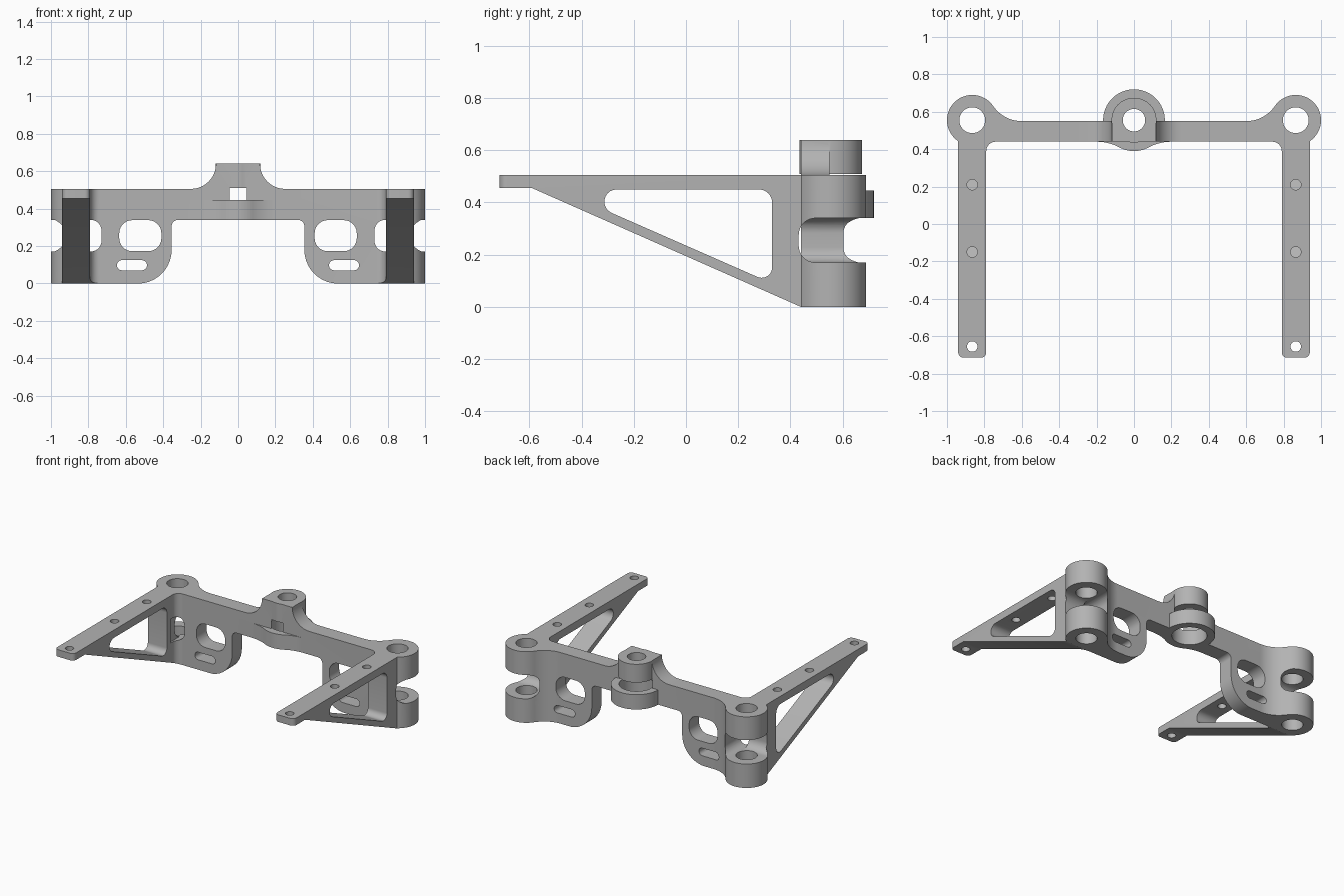
import bpy, bmesh, math
from mathutils import Vector

if "Cube" in bpy.data.objects:
    bpy.data.objects.remove(bpy.data.objects["Cube"], do_unlink=True)

grey = bpy.data.materials.new("machined_grey")
grey.use_nodes = True
grey.diffuse_color = (0.45, 0.45, 0.45, 1)
grey.node_tree.nodes["Principled BSDF"].inputs["Base Color"].default_value = (0.45, 0.45, 0.45, 1)


def arc(cx, cy, r, start, end, steps=16):
    """Points along a circular arc, angles in degrees."""
    angles = [math.radians(start + (end - start) * i / steps) for i in range(steps + 1)]
    return [(cx + r * math.cos(a), cy + r * math.sin(a)) for a in angles]


def circle(cx, cy, r, steps=64):
    return arc(cx, cy, r, 0, 360, steps)[:-1]


def rounded(corners, steps=10):
    """Polygon from (u, v) or (u, v, radius) corners, with the latter filleted."""
    out = []
    for i, c in enumerate(corners):
        p = Vector(c[:2])
        if len(c) == 2:
            out.append(tuple(p))
            continue
        a = (Vector(corners[i - 1][:2]) - p).normalized()
        b = (Vector(corners[(i + 1) % len(corners)][:2]) - p).normalized()
        half = a.angle(b) / 2
        centre = p + (a + b).normalized() * (c[2] / math.sin(half))
        start = p + a * (c[2] / math.tan(half)) - centre
        end = p + b * (c[2] / math.tan(half)) - centre
        a0 = math.atan2(start.y, start.x)
        turn = (math.atan2(end.y, end.x) - a0 + math.pi) % math.tau - math.pi
        out += arc(centre.x, centre.y, c[2], math.degrees(a0), math.degrees(a0 + turn), steps)
    return out


def box(u0, u1, v0, v1, r):
    return rounded([(u0, v0, r), (u1, v0, r), (u1, v1, r), (u0, v1, r)])


def prism(name, outline, axis, low, high):
    """Extrude a flat outline along one axis."""
    place = {"x": lambda u, v, w: (w, u, v),
             "y": lambda u, v, w: (u, w, v),
             "z": lambda u, v, w: (u, v, w)}[axis]
    bm = bmesh.new()
    bottom = [bm.verts.new(place(u, v, low)) for u, v in outline]
    top = [bm.verts.new(place(u, v, high)) for u, v in outline]
    bm.faces.new(bottom)
    bm.faces.new(top)
    for i in range(len(outline)):
        bm.faces.new((bottom[i - 1], bottom[i], top[i], top[i - 1]))
    bmesh.ops.recalc_face_normals(bm, faces=bm.faces)
    mesh = bpy.data.meshes.new(name)
    bm.to_mesh(mesh)
    bm.free()
    mesh.materials.append(grey)
    obj = bpy.data.objects.new(name, mesh)
    bpy.context.collection.objects.link(obj)
    return obj


def apply(obj, mod):
    bpy.ops.object.select_all(action="DESELECT")
    bpy.context.view_layer.objects.active = obj
    obj.select_set(True)
    bpy.ops.object.modifier_apply(modifier=mod.name)


def combine(operation, outline, axis, low, high):
    """Boolean a prism into the frame."""
    tool = prism("tool", outline, axis, low, high)
    tool.hide_render = True
    mod = frame.modifiers.new("combine", "BOOLEAN")
    mod.operation = operation
    mod.solver = "EXACT"
    mod.object = tool
    apply(frame, mod)
    bpy.data.objects.remove(tool, do_unlink=True)


FRONT, BACK, TOP = 0.44, 0.55, 0.505
BX, AXIS_Y = 0.865, 0.555

# Plan of the left half: crossbar, arm and pivot boss with its blend
plan = rounded([(-0.1, FRONT), (0.79, FRONT, 0.05), (0.79, -0.715, 0.03),
                (0.94, -0.715, 0.03), (0.94, 0.4)])
plan += arc(BX, AXIS_Y, 0.135, -56.2, 145.8, 40)
plan += arc(0.6, 0.735, 0.185, -34.2, -90)
plan.append((-0.1, BACK))
frame = prism("mounting_frame", plan, "z", 0, TOP)

# Tapered underside of the arm
combine("INTERSECT", [(-0.8, 0.455), (-0.59, 0.455), (0.44, 0), (0.46, -0.1),
                      (0.8, -0.1), (0.8, 0.6), (-0.8, 0.6)], "x", -0.3, 1.2)

# Triangular window in the arm
combine("DIFFERENCE", rounded([(-0.49, 0.45, 0.047), (0.33, 0.09, 0.04), (0.33, 0.45, 0.05)]),
        "x", 0.7, 1.1)

# Open span below the crossbar, with rounded leg corner
combine("DIFFERENCE", rounded([(-0.2, 0.34), (0.355, 0.34, 0.035), (0.355, -0.001, 0.18),
                               (0.7, -0.001), (0.7, -0.1), (-0.2, -0.1)]), "y", 0.3, 0.8)

# Leg window and slot
combine("DIFFERENCE", box(0.41, 0.635, 0.172, 0.338, 0.07), "y", 0.3, 0.8)
combine("DIFFERENCE", box(0.487, 0.647, 0.07, 0.124, 0.0265), "y", 0.3, 0.8)

# Clevis gap in the pivot boss
combine("DIFFERENCE", rounded([(0.73, 0.17, 0.058), (0.8, 0.17), (0.8, 0.34), (0.73, 0.34, 0.058)]),
        "y", 0.37, 0.9)
combine("DIFFERENCE", rounded([(0.432, 0.17, 0.065), (0.9, 0.17), (0.9, 0.34), (0.432, 0.34, 0.065)]),
        "x", 0.79, 1.1)

# Flare up to the centre boss
combine("UNION", rounded([(-0.1, 0.45), (0.3, 0.45), (0.3, TOP), (0.118, TOP, 0.134),
                          (0.118, 0.64), (-0.1, 0.64)]), "y", FRONT, BACK)

# Centre boss, lower ring and its front blend
combine("UNION", circle(0, AXIS_Y, 0.12), "z", 0.48, 0.64)
combine("UNION", circle(0, AXIS_Y, 0.165), "z", 0.34, 0.445)
blend = arc(0, AXIS_Y, 0.165, -110, -61.9) + arc(0.2, 0.18, 0.26, 118.1, 90)
combine("UNION", blend + [(0.2, 0.5), (-0.056, 0.5)], "z", 0.34, 0.445)

# Gap between centre boss and ring, then their bores
combine("DIFFERENCE", circle(0, AXIS_Y, 0.1235), "z", 0.445, 0.51)
combine("DIFFERENCE", circle(0, AXIS_Y, 0.06), "z", 0.48, 0.8)
combine("DIFFERENCE", circle(0, AXIS_Y, 0.113), "z", 0.2, 0.47)

# Pivot bore and bolt holes
combine("DIFFERENCE", circle(BX, AXIS_Y, 0.069), "z", -0.1, 0.8)
for y in (0.21, -0.15, -0.655):
    combine("DIFFERENCE", circle(BX, y, 0.028, 32), "z", 0.42, 0.6)

# Mirror to the right half
mirror = frame.modifiers.new("mirror", "MIRROR")
mirror.use_axis[0] = True
mirror.use_bisect_axis[0] = True
mirror.use_clip = True
mirror.merge_threshold = 0.0005
apply(frame, mirror)

bpy.ops.object.shade_smooth_by_angle(angle=math.radians(30))
